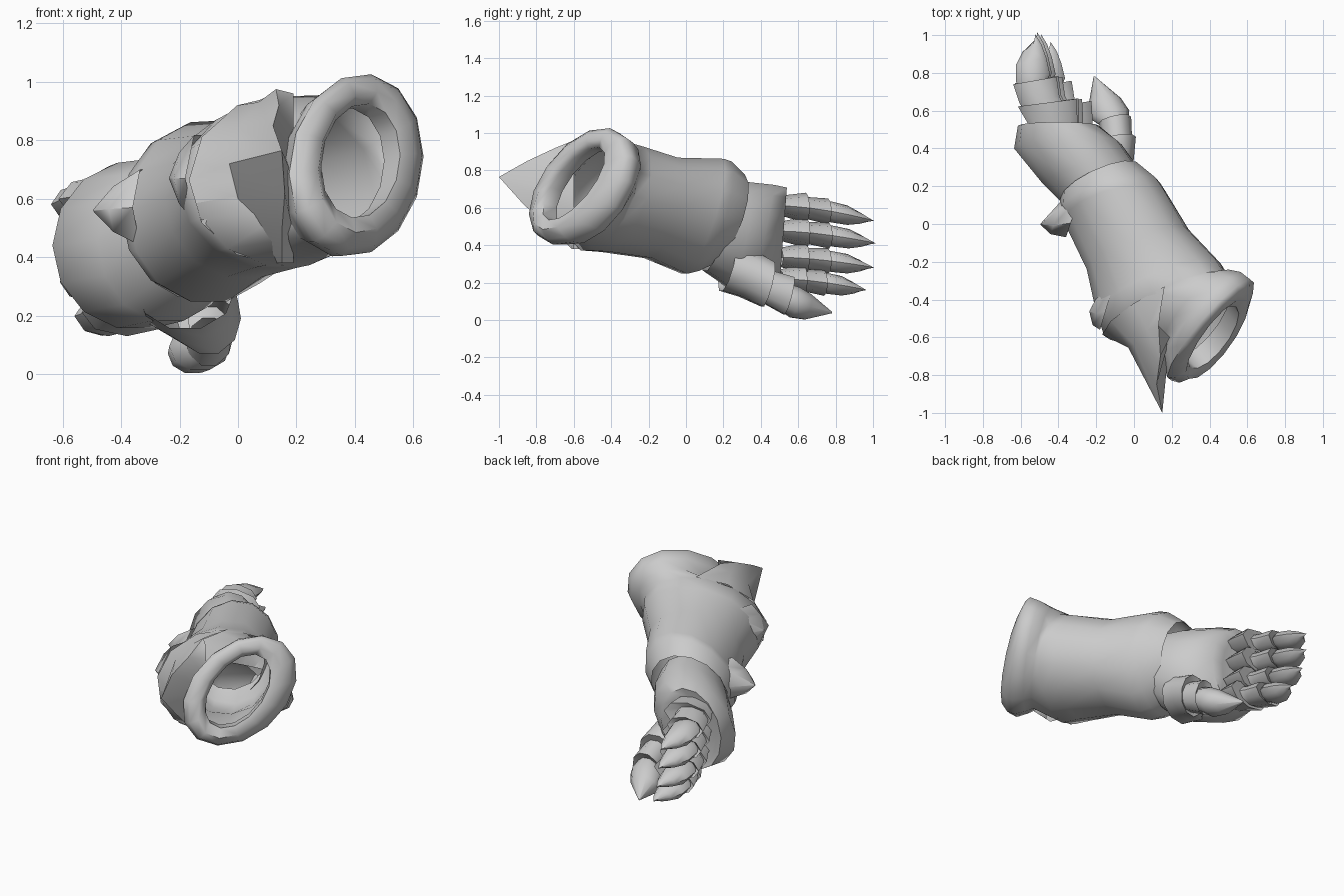
import bpy, bmesh, math
from mathutils import Vector as V


def finish(name, bm, angle=40):
    bmesh.ops.recalc_face_normals(bm, faces=bm.faces)
    me = bpy.data.meshes.new(name)
    bm.to_mesh(me)
    bm.free()
    ob = bpy.data.objects.new(name, me)
    bpy.context.collection.objects.link(ob)
    bpy.ops.object.select_all(action='DESELECT')
    ob.select_set(True)
    bpy.context.view_layer.objects.active = ob
    bpy.ops.object.shade_smooth_by_angle(angle=math.radians(angle))
    return ob


def ring_point(ring, t):
    c, a, b = map(V, ring)
    return c + a * math.cos(t) + b * math.sin(t)


def skin(bm, rows, closed=True):
    n = len(rows[0])
    for p, q in zip(rows, rows[1:]):
        for i in range(n if closed else n - 1):
            j = (i + 1) % n
            bm.faces.new((p[i], p[j], q[j], q[i]))


def loft(name, rings, n=12, angle=40, cap_end=False):
    """Skin elliptical rings given as (centre, half axis a, half axis b)."""
    bm = bmesh.new()
    rows = [[bm.verts.new(ring_point(r, 2 * math.pi * i / n)) for i in range(n)] for r in rings]
    skin(bm, rows)
    if cap_end:
        bm.faces.new(rows[-1])
    return finish(name, bm, angle)


def spike(name, centre, a, b, tip, n=6):
    rings = [(V(centre).lerp(V(tip), t), V(a) * s, V(b) * s)
             for t, s in ((0, 1), (0.55, 0.6), (1, 0.02))]
    return loft(name, rings, n, 60)


# Forearm sleeve, open inside: rolled rim, tapering body, flared wrist
elbow = ((0.17, -0.43, 0.66), (0.33, 0.155, 0), (0, 0.10, 0.295))
loft("forearm_sleeve", [
    ((0.36, -0.53, 0.71), (0.14, 0.13, 0.02), (0, 0.10, 0.20)),
    ((0.42, -0.60, 0.73), (0.135, 0.125, 0.02), (0, 0.11, 0.195)),
    ((0.44, -0.61, 0.725), (0.165, 0.175, 0.03), (0, 0.12, 0.24)),
    ((0.425, -0.59, 0.72), (0.205, 0.225, 0.03), (0, 0.11, 0.29)),
    ((0.405, -0.56, 0.715), (0.23, 0.25, 0.03), (0, 0.10, 0.312)),
    ((0.37, -0.50, 0.70), (0.215, 0.225, 0.02), (0, 0.10, 0.30)),
    ((0.33, -0.46, 0.69), (0.19, 0.19, 0.02), (0, 0.11, 0.27)),
    elbow,
    ((0.13, -0.34, 0.645), (0.33, 0.13, 0), (0, 0.09, 0.288)),
    ((0.02, -0.135, 0.60), (0.27, 0.105, 0), (0, 0.07, 0.275)),
    ((-0.10, 0.09, 0.555), (0.275, 0.07, 0), (0, 0.10, 0.315)),
    ((-0.13, 0.14, 0.555), (0.27, 0.075, 0), (0, 0.09, 0.30)),
    ((-0.18, 0.22, 0.54), (0.21, 0.085, 0), (0, 0.08, 0.24)),
], 14, 60)

# Elbow plate drawn back into a point, then folded in towards the rim
mid_pts = [(0.14, -0.46, 0.97), (0.07, -0.56, 0.93), (0.0, -0.64, 0.84), (-0.03, -0.655, 0.72),
           (0.0, -0.63, 0.60), (0.05, -0.58, 0.48), (0.13, -0.56, 0.38)]
tip_pts = [(0.13, -0.54, 0.975), (0.14, -0.70, 0.92), (0.12, -0.85, 0.85), (0.15, -1.0, 0.765),
           (0.16, -0.87, 0.62), (0.15, -0.73, 0.49), (0.15, -0.61, 0.38)]
bm = bmesh.new()
rows = [[ring_point(elbow, math.radians(90 + 30 * i)) + V((-0.008, 0, 0.004)) for i in range(7)],
        mid_pts, tip_pts, [(0.19, -0.60, 0.96 - 0.58 * i / 6) for i in range(7)]]
skin(bm, [[bm.verts.new(p) for p in r] for r in rows], False)
finish("elbow_plate", bm)

# Raised points on the outer side of the forearm
spike("elbow_point", (-0.12, -0.36, 0.67), (0.06, 0.20, 0), (0, 0, 0.17), (-0.235, -0.46, 0.67))
spike("forearm_spike", (-0.31, 0.08, 0.57), (0.05, 0.15, 0), (0, 0, 0.15), (-0.495, 0.0, 0.56))

# Back of the hand and palm
loft("hand", [
    ((-0.16, 0.15, 0.50), (0.20, 0.06, 0), (0, 0.05, 0.24)),
    ((-0.24, 0.27, 0.46), (0.24, 0.06, 0), (0, 0.05, 0.285)),
    ((-0.35, 0.41, 0.44), (0.285, 0.01, 0), (0, 0.06, 0.29)),
    ((-0.40, 0.52, 0.45), (0.215, 0.0, 0), (0, 0.02, 0.265)),
    ((-0.42, 0.51, 0.44), (0.15, 0.0, 0), (0, 0.02, 0.23)),
], 14, 50, True)

# Fingers: (y, x, half width, half height) for overlapping plates and claw
profile = [(0.50, -0.42, 0.12, 0.05), (0.55, -0.43, 0.13, 0.062), (0.645, -0.46, 0.155, 0.082),
           (0.63, -0.48, 0.10, 0.055), (0.66, -0.50, 0.105, 0.060), (0.765, -0.525, 0.115, 0.069),
           (0.74, -0.53, 0.07, 0.045), (0.78, -0.535, 0.09, 0.056), (0.87, -0.545, 0.08, 0.052),
           (0.94, -0.54, 0.05, 0.030), (0.995, -0.525, 0.003, 0.003)]
# Per finger: x shift, length shift, base height, tip height
fingers = [(0, -0.01, 0.61, 0.53), (0.01, 0, 0.475, 0.41),
           (0.03, -0.01, 0.335, 0.28), (0.08, -0.05, 0.22, 0.16)]
for k, (dx, dy, z0, z1) in enumerate(fingers):
    rings = []
    for y, x, w, h in profile:
        t = (y - 0.5) / 0.5
        z = z0 + (z1 - z0) * t ** 1.6
        rings.append(((x + dx, y + dy * t, z), (w, 0.02, 0), (0, 0, h)))
    loft("finger_%d" % (k + 1), rings, 8, 50)

# Thumb: base of the palm, overlapping plates, then claw
thumb = [((-0.18, 0.22, 0.29), 0.17, 0.14), ((-0.17, 0.32, 0.25), 0.17, 0.13),
         ((-0.10, 0.44, 0.19), 0.11, 0.125), ((-0.09, 0.43, 0.18), 0.08, 0.09),
         ((-0.10, 0.55, 0.13), 0.085, 0.105), ((-0.10, 0.53, 0.12), 0.07, 0.075),
         ((-0.13, 0.58, 0.095), 0.105, 0.085), ((-0.155, 0.65, 0.07), 0.085, 0.07),
         ((-0.21, 0.78, 0.04), 0.004, 0.004)]
loft("thumb", [(c, (w, 0.2 * w, 0), (0, 0.25 * h, h)) for c, w, h in thumb], 10, 50)
